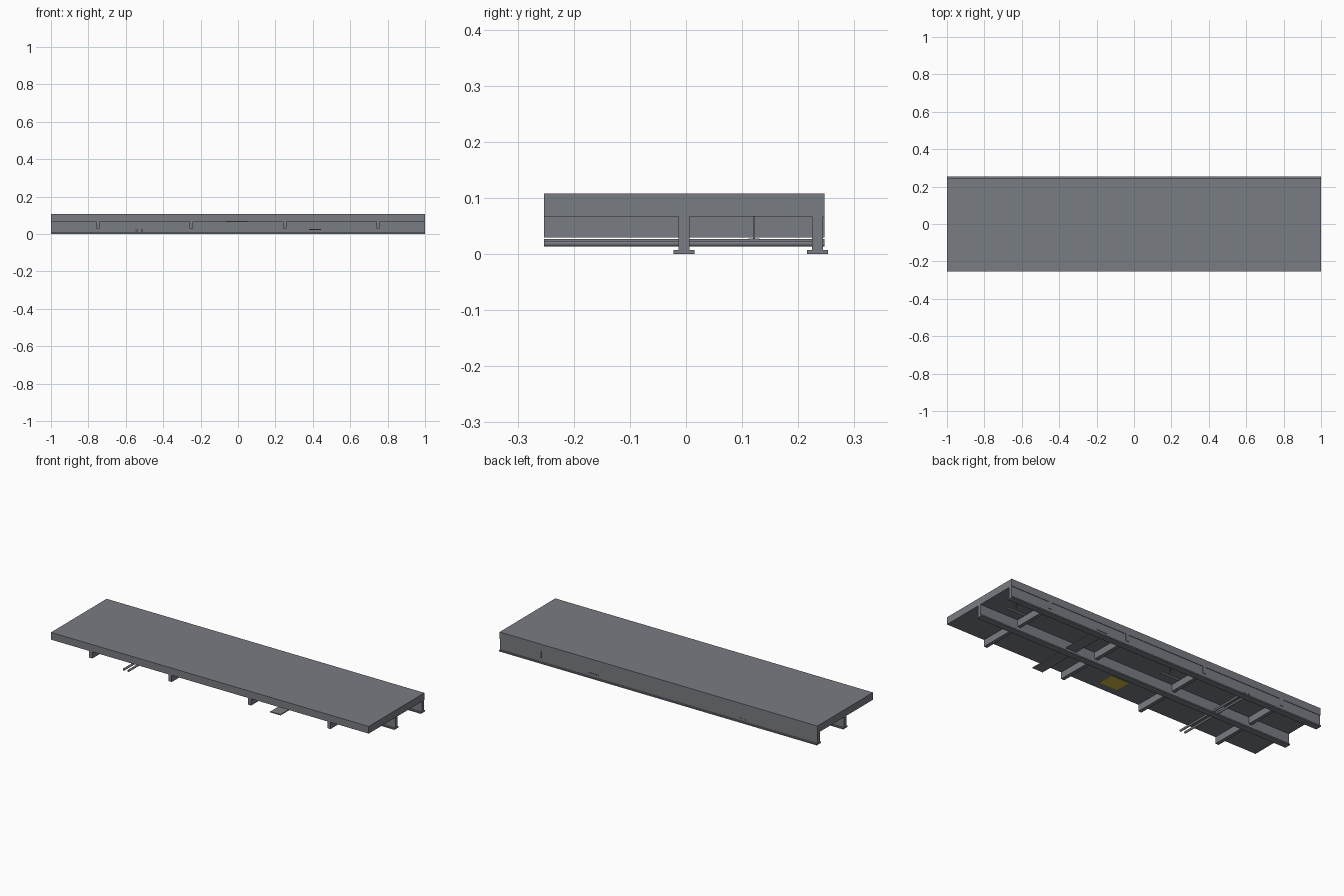
import bpy
import math

cube = bpy.data.objects.get("Cube")
if cube:
    bpy.data.objects.remove(cube, do_unlink=True)


def material(name, rgb):
    mat = bpy.data.materials.new(name)
    mat.use_nodes = True
    color = (*rgb, 1.0)
    mat.diffuse_color = color
    mat.node_tree.nodes["Principled BSDF"].inputs["Base Color"].default_value = color
    return mat


CONCRETE = material("grey concrete", (0.19, 0.20, 0.225))
YELLOW = material("yellow panel", (0.60, 0.47, 0.05))
METAL = material("pale metal", (0.38, 0.39, 0.42))


def finish(obj, name, mat):
    obj.name = name
    obj.data.materials.append(mat)
    return obj


def box(name, x, y, z, mat=CONCRETE):
    """Box from its (low, high) extents on each axis."""
    bpy.ops.mesh.primitive_cube_add(size=1)
    obj = bpy.context.object
    for axis, (low, high) in enumerate((x, y, z)):
        middle, length = (low + high) / 2, high - low
        for vert in obj.data.vertices:
            vert.co[axis] = middle + vert.co[axis] * length
    return finish(obj, name, mat)


def beam(name, profile):
    """Constant section in (y, z) run along the whole length."""
    n = len(profile)
    verts = [(x, y, z) for x in (-1, 1) for y, z in profile]
    faces = [list(range(n))[::-1], list(range(n, 2 * n))]
    faces += [(i, (i + 1) % n, n + (i + 1) % n, n + i) for i in range(n)]
    mesh = bpy.data.meshes.new(name)
    mesh.from_pydata(verts, [], faces)
    obj = bpy.data.objects.new(name, mesh)
    bpy.context.collection.objects.link(obj)
    return finish(obj, name, CONCRETE)


FRONT, BACK = -0.253, 0.247
SLAB_BOTTOM, SLAB_TOP = 0.067, 0.108

# Deck slab
box("deck_slab", (-1, 1), (FRONT, BACK), (SLAB_BOTTOM, SLAB_TOP))

# Main beams: web with a wide bottom flange
for name, y in (("middle_beam", -0.0035), ("back_beam", 0.2345)):
    web, flange, lip = 0.0095, 0.0185, 0.007
    half = [(flange, 0), (flange, lip), (web, lip), (web, SLAB_BOTTOM)]
    beam(name, [(y + w, z) for w, z in half]
         + [(y - w, z) for w, z in reversed(half)])

# Cross beams
for i in range(4):
    x = -0.75 + 0.5 * i
    box(f"cross_beam_{i + 1}", (x - 0.01, x + 0.01), (FRONT, BACK),
        (0.029, SLAB_BOTTOM))

# Service tray running front to back
box("service_tray", (0.38, 0.445), (FRONT, BACK), (0.022, 0.027))

# Pair of pipes running front to back
for i, x in enumerate((-0.542, -0.513)):
    bpy.ops.mesh.primitive_cylinder_add(
        vertices=16, radius=0.006, depth=BACK - FRONT,
        location=(x, (FRONT + BACK) / 2, 0.019), rotation=(math.pi / 2, 0, 0))
    finish(bpy.context.object, f"pipe_{i + 1}", CONCRETE)
    bpy.ops.object.shade_smooth_by_angle()

# Access panel set under the slab
box("access_panel", (-0.065, 0.05), (-0.208, -0.115),
    (SLAB_BOTTOM - 0.0015, SLAB_BOTTOM + 0.001), YELLOW)

# Hanging plates on thin rods
for i, x in enumerate((0.868, -0.132)):
    box(f"hanger_rod_{i + 1}", (x - 0.002, x + 0.002), (0.119, 0.123),
        (0.027, SLAB_BOTTOM))
    box(f"hanging_plate_{i + 1}", (x - 0.06, x + 0.06), (0.111, 0.131),
        (0.025, 0.028), METAL)
